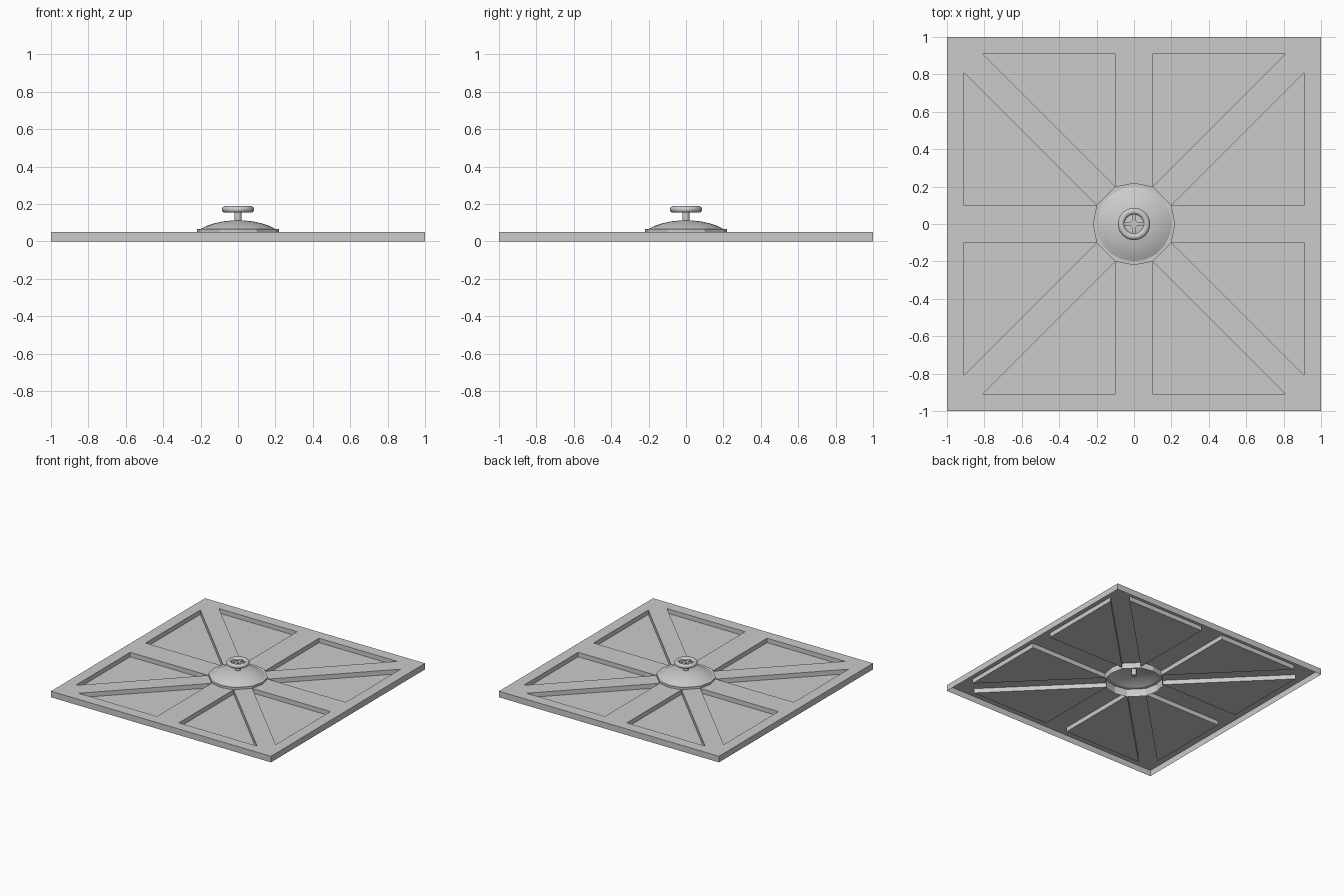
import bpy, bmesh, math
from mathutils import Vector

cube = bpy.data.objects.get("Cube")
if cube:
    bpy.data.objects.remove(cube, do_unlink=True)

grey = bpy.data.materials.new("plain grey")
grey.use_nodes = True
colour = (0.6, 0.6, 0.6, 1)
grey.diffuse_color = colour
grey.node_tree.nodes["Principled BSDF"].inputs["Base Color"].default_value = colour

TOP, FLOOR, LIP = 0.05, 0.013, 0.067


def finish(name, bm, smooth=False):
    """Weld, turn the surface outward and link it as an object."""
    bmesh.ops.remove_doubles(bm, verts=bm.verts, dist=0.0005)
    bmesh.ops.recalc_face_normals(bm, faces=bm.faces)
    if sum(f.normal.z * f.calc_area() for f in bm.faces) < -1e-5:
        bmesh.ops.reverse_faces(bm, faces=bm.faces)
    mesh = bpy.data.meshes.new(name)
    bm.to_mesh(mesh)
    bm.free()
    mesh.materials.append(grey)
    obj = bpy.data.objects.new(name, mesh)
    bpy.context.collection.objects.link(obj)
    if smooth:
        bpy.ops.object.select_all(action="DESELECT")
        obj.select_set(True)
        bpy.context.view_layer.objects.active = obj
        bpy.ops.object.shade_smooth_by_angle(angle=math.radians(40))
    return obj


def eightfold(name, faces):
    """Repeat the faces of one octant around the square."""
    bm = bmesh.new()
    for swap in (False, True):
        for sx in (1, -1):
            for sy in (1, -1):
                for face in faces:
                    pts = [(y, x, z) if swap else (x, y, z) for x, y, z in face]
                    bm.faces.new([bm.verts.new((x * sx, y * sy, z)) for x, y, z in pts])
    return finish(name, bm)


def flat(points, z):
    return [(x, y, z) for x, y in points]


def wall(a, b, low, high):
    return [(*a, low), (*b, low), (*b, high), (*a, high)]


def lathe(name, profile, steps):
    bm = bmesh.new()
    verts = [bm.verts.new((r, 0, z)) for r, z in profile]
    edges = [bm.edges.new(pair) for pair in zip(verts, verts[1:])]
    bmesh.ops.spin(bm, geom=verts + edges, cent=(0, 0, 0), axis=(0, 0, 1),
                   angle=math.tau, steps=steps)
    return finish(name, bm, smooth=True)


# Thin square cover with a skirt and eight sunken triangular panels
mid, corner = (0, 1), (1, 1)
inner, side, tip = (0.1, 0.2), (0.1, 0.91), (0.81, 0.91)
hub_mid, hub_diag = (0, 0.22), (0.15, 0.15)
panel = [inner, tip, side]
cover = [
    flat([hub_mid, inner, side, mid], TOP),
    flat([mid, side, tip, corner], TOP),
    flat([inner, hub_diag, corner, tip], TOP),
    flat(panel, FLOOR),
    wall(mid, corner, 0, TOP),
]
cover += [wall(panel[i - 1], panel[i], FLOOR, TOP) for i in range(3)]
eightfold("cover_plate", cover)

# Open collar around the middle, with a flat lip under the dome
collar = []
for a, b in ((hub_mid, inner), (inner, hub_diag)):
    collar.append(wall(a, b, 0.003, LIP))
    ends = [tuple(Vector(p).normalized() * 0.193) for p in (b, a)]
    collar.append(flat([a, b, *ends], LIP))
eightfold("hub_collar", collar)

# Shallow dome
lathe("dome", [(0.2, LIP), (0.17, 0.082), (0.13, 0.096), (0.08, 0.107),
               (0.03, 0.112), (0, 0.112)], 20)

# Stem reaching down through the dome
lathe("stem", [(0, 0.06), (0.02, 0.06), (0.02, 0.172), (0, 0.172)], 12)

# Hand wheel rim
rim = [(0.069 + 0.018 * math.cos(i * math.tau / 10),
        0.171 + 0.018 * math.sin(i * math.tau / 10)) for i in range(11)]
lathe("wheel_rim", rim, 16)

# Crossed wheel spokes
for name, size in (("spoke_across", (0.13, 0.02, 0.014)), ("spoke_along", (0.02, 0.13, 0.0138))):
    bm = bmesh.new()
    bmesh.ops.create_cube(bm, size=1)
    for v in bm.verts:
        v.co = Vector([c * s for c, s in zip(v.co, size)]) + Vector((0, 0, 0.17))
    finish(name, bm)
